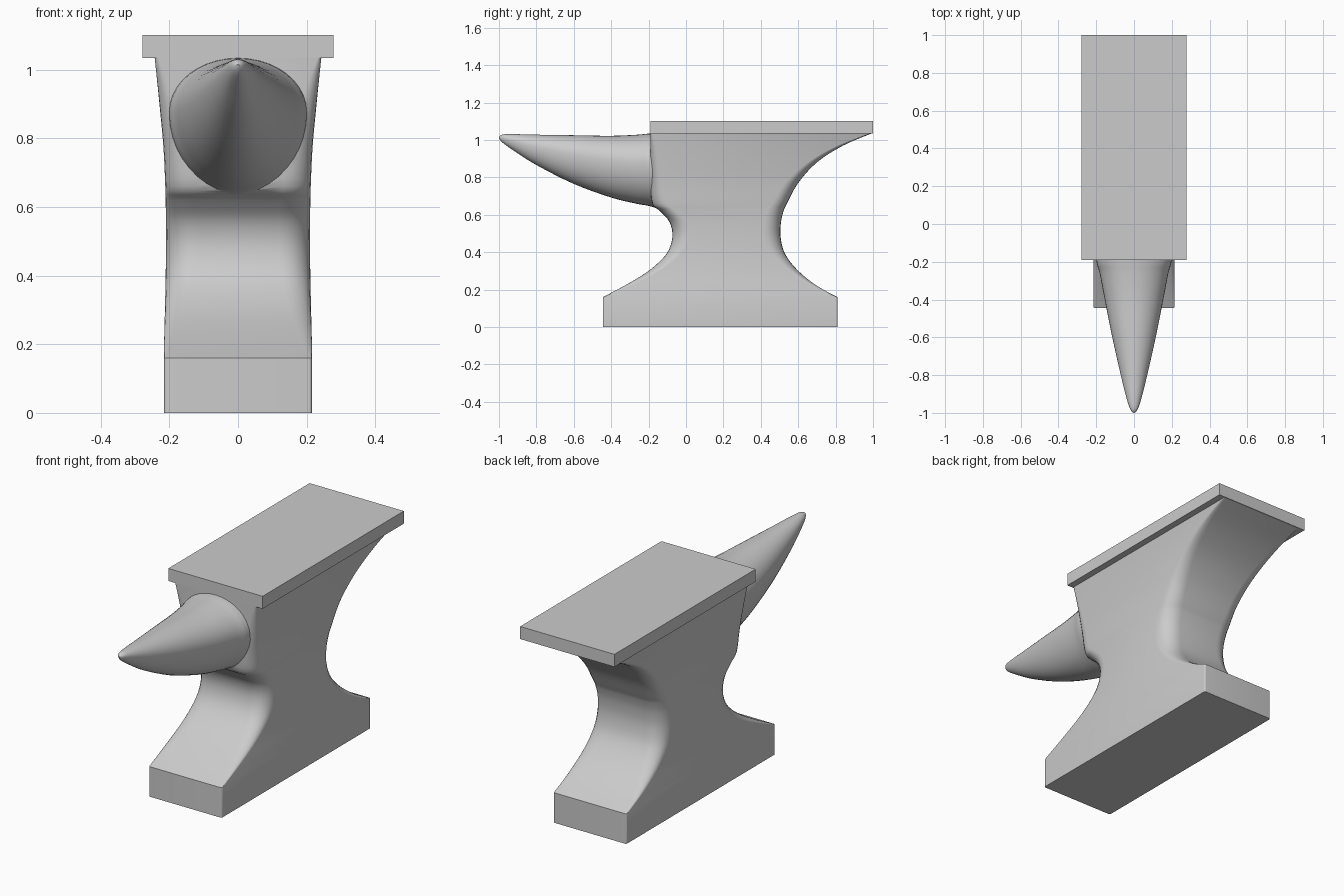
import bpy, bmesh, math

if "Cube" in bpy.data.objects:
    bpy.data.objects.remove(bpy.data.objects["Cube"])


def spline(keys, steps):
    """Catmull-Rom interpolation through rows of numbers."""
    out = []
    for i in range(len(keys) - 1):
        p0, p1 = keys[max(i - 1, 0)], keys[i]
        p2, p3 = keys[i + 1], keys[min(i + 2, len(keys) - 1)]
        for s in range(steps):
            t = s / steps
            out.append([0.5 * (2 * b + (c - a) * t + (2 * a - 5 * b + 4 * c - d) * t * t
                               + (3 * b - a - 3 * c + d) * t ** 3)
                        for a, b, c, d in zip(p0, p1, p2, p3)])
    return out + [list(keys[-1])]


def loft(name, rings):
    """Skin closed rings of equal size and cap both ends."""
    bm = bmesh.new()
    vr = [[bm.verts.new(p) for p in ring] for ring in rings]
    n = len(vr[0])
    for a, b in zip(vr, vr[1:]):
        for i in range(n):
            j = (i + 1) % n
            bm.faces.new((a[i], a[j], b[j], b[i]))
    bm.faces.new(vr[0])
    bm.faces.new(vr[-1])
    bmesh.ops.recalc_face_normals(bm, faces=bm.faces)
    me = bpy.data.meshes.new(name)
    bm.to_mesh(me)
    bm.free()
    ob = bpy.data.objects.new(name, me)
    bpy.context.collection.objects.link(ob)
    return ob


def rounded_rect(z, y0, y1, hw, r):
    pts = []
    corners = ((hw - r, y1 - r), (r - hw, y1 - r), (r - hw, y0 + r), (hw - r, y0 + r))
    for k, (cx, cy) in enumerate(corners):
        for s in range(7):
            a = math.pi / 2 * (k + s / 6)
            pts.append((cx + r * math.cos(a), cy + r * math.sin(a), z))
    return pts


def horn_ring(y, bottom, top, hw):
    zc = bottom + 0.6 * (top - bottom)
    pts = []
    for i in range(40):
        a = 2 * math.pi * i / 40
        h = top - zc if math.sin(a) > 0 else zc - bottom
        pts.append((hw * math.cos(a), y, zc + h * math.sin(a)))
    return pts


def smooth(ob, angle):
    bpy.ops.object.select_all(action='DESELECT')
    ob.select_set(True)
    bpy.context.view_layer.objects.active = ob
    bpy.ops.object.shade_smooth_by_angle(angle=math.radians(angle))


# Base, waist and shoulders: z, front y, back y, half width, corner radius
body_keys = [
    (0.16, -0.445, 0.81, 0.215, 0.008),
    (0.22, -0.33, 0.70, 0.215, 0.03),
    (0.30, -0.20, 0.60, 0.213, 0.06),
    (0.39, -0.105, 0.53, 0.211, 0.08),
    (0.48, -0.073, 0.506, 0.210, 0.09),
    (0.56, -0.088, 0.508, 0.210, 0.09),
    (0.62, -0.14, 0.522, 0.211, 0.085),
    (0.66, -0.18, 0.54, 0.212, 0.08),
    (0.77, -0.19, 0.60, 0.217, 0.07),
    (0.88, -0.19, 0.70, 0.227, 0.05),
    (0.97, -0.19, 0.84, 0.236, 0.03),
    (1.037, -0.19, 0.998, 0.243, 0.01),
]
rings = [rounded_rect(0, -0.445, 0.81, 0.215, 0.008)]
rings += [rounded_rect(*k) for k in spline(body_keys, 4)]
body = loft("body", rings)

# Horn: y, bottom z, top z, half width
horn_keys = [
    (-0.05, 0.60, 1.034, 0.205),
    (-0.19, 0.645, 1.034, 0.200),
    (-0.26, 0.658, 1.028, 0.182),
    (-0.40, 0.692, 1.022, 0.155),
    (-0.60, 0.765, 1.025, 0.115),
    (-0.80, 0.866, 1.028, 0.070),
    (-0.92, 0.942, 1.031, 0.040),
    (-0.98, 0.985, 1.029, 0.020),
    (-1.00, 1.008, 1.016, 0.003),
]
horn = loft("horn", [horn_ring(*k) for k in spline(horn_keys, 4)])

# Merge the horn into the body
join = body.modifiers.new("join_horn", 'BOOLEAN')
join.operation = 'UNION'
join.solver = 'EXACT'
join.object = horn
bpy.context.view_layer.objects.active = body
bpy.ops.object.modifier_apply(modifier=join.name)
bpy.data.objects.remove(horn)
smooth(body, 40)

# Flat working face
bpy.ops.mesh.primitive_cube_add(size=1, location=(0, 0.405, 1.0675))
plate = bpy.context.object
plate.name = "face_plate"
plate.scale = (0.556, 1.19, 0.067)
bpy.ops.object.transform_apply(location=False, rotation=False, scale=True)
